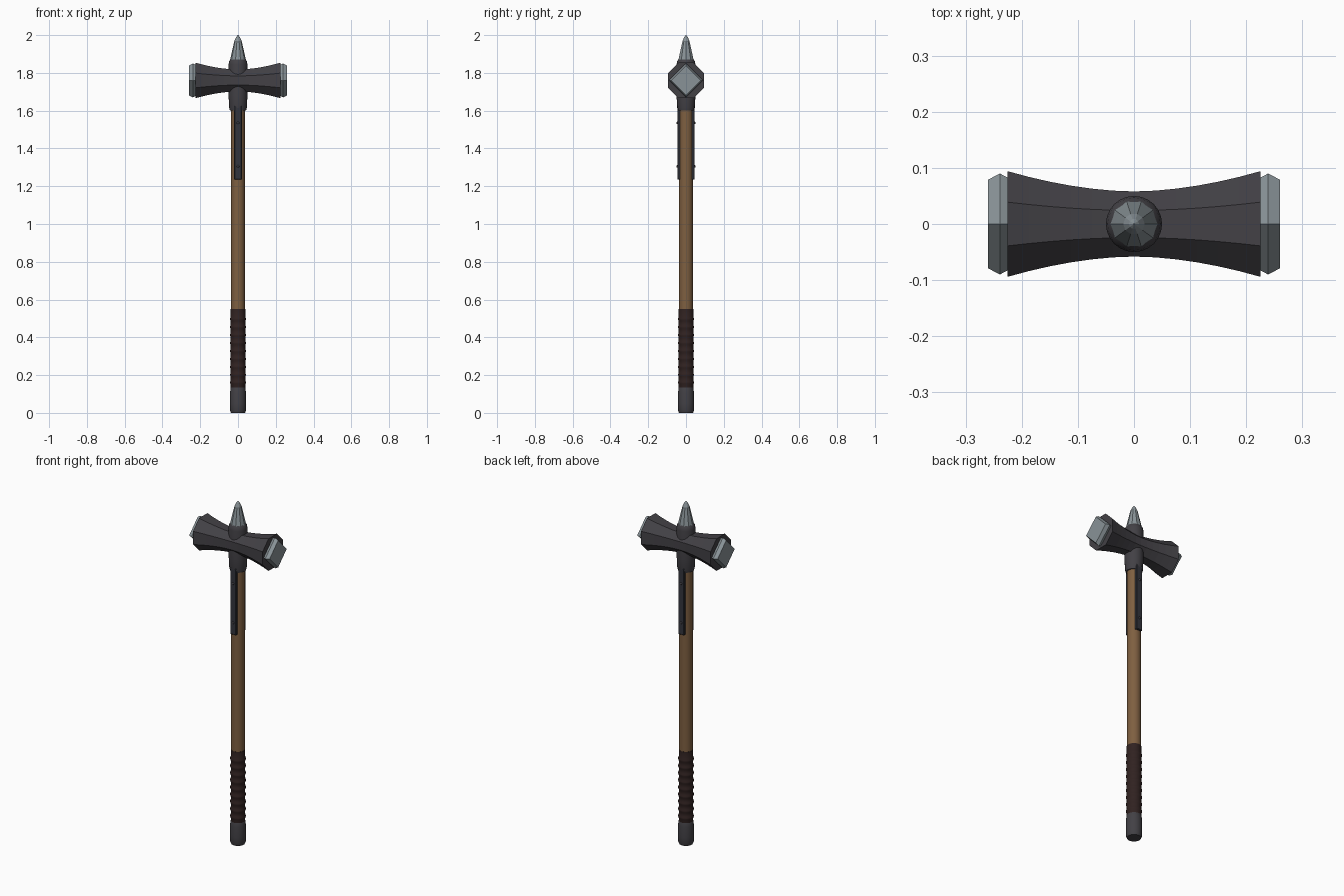
import bpy, bmesh, math
from mathutils import Matrix, Vector

cube = bpy.data.objects.get("Cube")
if cube:
    bpy.data.objects.remove(cube, do_unlink=True)


def material(name, rgb):
    m = bpy.data.materials.new(name)
    m.use_nodes = True
    m.diffuse_color = (*rgb, 1)
    m.node_tree.nodes["Principled BSDF"].inputs["Base Color"].default_value = (*rgb, 1)
    return m


IRON = material("dark iron", (0.055, 0.052, 0.06))
STEEL = material("pale steel", (0.25, 0.29, 0.31))
WOOD = material("brown wood", (0.21, 0.115, 0.052))
LEATHER = material("dark leather", (0.03, 0.016, 0.015))
STRAP = material("blue iron", (0.034, 0.036, 0.046))
HEAD_Z = 1.76


def finish(bm, name, mat, smooth):
    bmesh.ops.recalc_face_normals(bm, faces=bm.faces)
    mesh = bpy.data.meshes.new(name)
    bm.to_mesh(mesh)
    bm.free()
    mesh.materials.append(mat)
    ob = bpy.data.objects.new(name, mesh)
    bpy.context.collection.objects.link(ob)
    if smooth:
        bpy.ops.object.select_all(action="DESELECT")
        ob.select_set(True)
        bpy.context.view_layer.objects.active = ob
        bpy.ops.object.shade_smooth_by_angle(angle=math.radians(35))
    return ob


def lathe(name, profile, mat, sides, turn=0.0, place=None, smooth=False):
    """Spin (radius, height) pairs around z, cap both ends, then place."""
    bm = bmesh.new()
    rings = []
    for r, h in profile:
        angles = [turn + math.tau * i / sides for i in range(sides)]
        rings.append([bm.verts.new((r * math.cos(a), r * math.sin(a), h)) for a in angles])
    for low, high in zip(rings, rings[1:]):
        for i in range(sides):
            j = (i + 1) % sides
            bm.faces.new((low[i], low[j], high[j], high[i]))
    bm.faces.new(rings[0])
    bm.faces.new(rings[-1])
    if place:
        bm.transform(place)
    return finish(bm, name, mat, smooth)


def along_x(side):
    return Matrix.Translation((0, 0, HEAD_Z)) @ Matrix.Rotation(side * math.pi / 2, 4, "Y")


# Handle, leather grip with raised wraps, and pommel
lathe("handle", [(0.037, 0.1), (0.037, 1.62)], WOOD, 24, smooth=True)
grip = [(0.0385, 0.12)]
for k in range(9):
    z = 0.16 + 0.042 * k
    grip += [(0.0385, z - 0.011), (0.0415, z - 0.004), (0.0415, z + 0.004), (0.0385, z + 0.011)]
lathe("grip", grip + [(0.0385, 0.55)], LEATHER, 24, smooth=True)
lathe("pommel", [(0.037, 0), (0.042, 0.012), (0.043, 0.05), (0.042, 0.11), (0.039, 0.132),
                 (0.036, 0.142)], IRON, 24, smooth=True)

# Flared octagonal head, narrow in the middle
flare = []
for k in range(-6, 7):
    t = k / 6
    flare.append(((0.058 + 0.036 * abs(t) ** 1.8) / math.cos(math.pi / 8), 0.225 * t))
lathe("hammer_head", flare, IRON, 8, math.pi / 8, along_x(1))

# Diamond striking plates
for side, label in ((1, "left"), (-1, "right")):
    lathe(label + "_striking_plate", [(0.08, 0.215), (0.083, 0.226), (0.09, 0.239), (0.079, 0.26)],
          STEEL, 4, 0, along_x(side))

# Socket through the head and the top spike
lathe("socket", [(0.043, 1.6), (0.047, 1.617), (0.05, 1.68), (0.05, 1.845), (0.047, 1.862),
                 (0.038, 1.874)], IRON, 24, smooth=True)
lathe("spike", [(0.044, 1.86), (0.034, 1.905), (0.019, 1.97), (0.009, 1.991), (0.001, 2.0)],
      STEEL, 10)

# Front and back straps with two rivets each
for side, label in ((-1, "front"), (1, "back")):
    bm = bmesh.new()
    place = Matrix.Translation((0, side * 0.037, 1.43)) @ Matrix.Diagonal((0.04, 0.018, 0.39, 1))
    bmesh.ops.create_cube(bm, size=1, matrix=place)
    bmesh.ops.bevel(bm, geom=bm.edges[:], offset=0.003, segments=1, affect="EDGES")
    finish(bm, label + "_strap", STRAP, False)
    for level, z in (("upper", 1.535), ("lower", 1.305)):
        bm = bmesh.new()
        place = Matrix.Translation((0, side * 0.046, z)) @ Matrix.Diagonal((1, 0.7, 1, 1))
        bmesh.ops.create_uvsphere(bm, u_segments=12, v_segments=8, radius=0.007, matrix=place)
        finish(bm, f"{label}_{level}_rivet", IRON, True)
